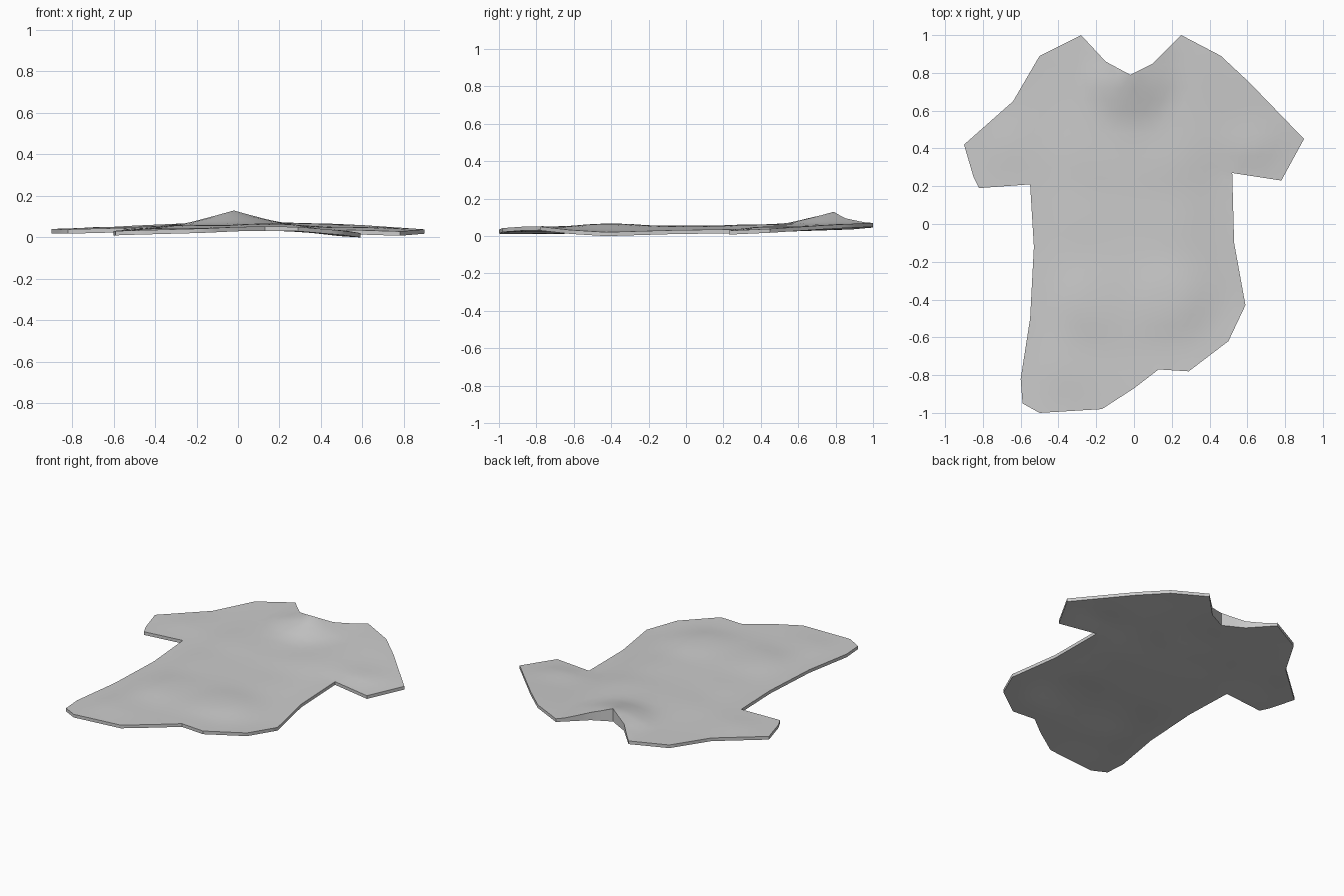
import bpy, bmesh, math
from mathutils import Vector
from mathutils.geometry import delaunay_2d_cdt

if "Cube" in bpy.data.objects:
    bpy.data.objects.remove(bpy.data.objects["Cube"])

# Shirt outline: x, y, height of the underside
OUTLINE = [
    (-.28, 1.0, .046), (-.15, .86, .045), (-.02, .79, .045), (.10, .85, .045), (.25, 1.0, .050),
    (.46, .89, .045), (.61, .75, .038), (.90, .45, .018), (.78, .23, .008), (.52, .27, .016),
    (.53, -.10, .010), (.59, -.43, .0), (.50, -.62, .012), (.29, -.78, .03), (.13, -.77, .032),
    (0, -.87, .03), (-.17, -.98, .022), (-.50, -1.0, .013), (-.59, -.95, .01), (-.60, -.82, .01),
    (-.55, -.50, .015), (-.53, -.12, .018), (-.55, .21, .025), (-.82, .19, .018), (-.85, .25, .018),
    (-.90, .42, .020), (-.64, .65, .028), (-.50, .89, .036)]
# Soft swells of the cloth inside the outline
SWELLS = [(.15, -.4, .046), (-.2, -.4, .04), (.1, 0, .035), (-.2, .05, .035),
          (.15, .4, .042), (-.2, .4, .04), (0, .6, .048), (.6, .45, .03), (-.6, .45, .03),
          (-.3, -.75, .025)]
THICK, STEP = .021, .06


def edge_points():
    pts = []
    for i, a in enumerate(OUTLINE):
        a, b = Vector(a), Vector(OUTLINE[(i + 1) % len(OUTLINE)])
        n = max(1, round((b - a).length / STEP))
        pts += [a.lerp(b, k / n) for k in range(n)]
    return pts


edge = edge_points()
samples = [(p, 1) for p in edge] + [(Vector(s), 8) for s in SWELLS]


def underside(x, y):
    total = weight = 0
    for p, s in samples:
        w = s / (((p.x - x) ** 2 + (p.y - y) ** 2) + .0004) ** 1.5
        total += w * p.z
        weight += w
    return total / weight


def neck_lift(x, y):
    # front collar raised away from the back panel
    if y > .79 - .0001:
        along = abs(x + .02) / (.23 if x < -.02 else .25)
        return .064 * max(0, 1 - along) ** 1.15
    r = math.hypot((x + .02) / .26, (y - .79) / .26)
    return .064 * max(0, 1 - r) ** 1.15


# Sheet: outline triangulated over a regular grid
def inside(x, y):
    hit = False
    for i, a in enumerate(edge):
        b = edge[i - 1]
        if (a.y > y) != (b.y > y) and x < (b.x - a.x) * (y - a.y) / (b.y - a.y) + a.x:
            hit = not hit
    return hit


n = len(edge)
flat = [Vector((p.x, p.y)) for p in edge]
for i in range(-15, 16):
    for j in range(-17, 18):
        x, y = (i + .5 * (j % 2)) * STEP, j * STEP
        if inside(x, y) and min(math.hypot(p.x - x, p.y - y) for p in edge) > .035:
            flat.append(Vector((x, y)))
co, _, tris, _, _, _ = delaunay_2d_cdt(flat, [(i, (i + 1) % n) for i in range(n)], [], 1, 1e-5)

# Two layers joined by a side wall
bm = bmesh.new()
low, high = [], []
for c in co:
    z = underside(c.x, c.y)
    low.append(bm.verts.new((c.x, c.y, z)))
    high.append(bm.verts.new((c.x, c.y, z + THICK + neck_lift(c.x, c.y))))
used = {}
for t in tris:
    bm.faces.new([high[i] for i in t])
    bm.faces.new([low[i] for i in reversed(t)])
    for a, b in zip(t, list(t[1:]) + [t[0]]):
        key = (min(a, b), max(a, b))
        used.setdefault(key, []).append((a, b))
for pairs in used.values():
    if len(pairs) == 1:
        a, b = pairs[0]
        bm.faces.new((high[b], high[a], low[a], low[b]))
floor = min(v.co.z for v in bm.verts)
bmesh.ops.translate(bm, verts=bm.verts, vec=(0, 0, -floor))
bmesh.ops.recalc_face_normals(bm, faces=bm.faces)

mesh = bpy.data.meshes.new("shirt")
bm.to_mesh(mesh)
bm.free()
shirt = bpy.data.objects.new("shirt", mesh)
bpy.context.collection.objects.link(shirt)
bpy.context.view_layer.objects.active = shirt
shirt.select_set(True)
bpy.ops.object.shade_smooth_by_angle(angle=math.radians(40))
